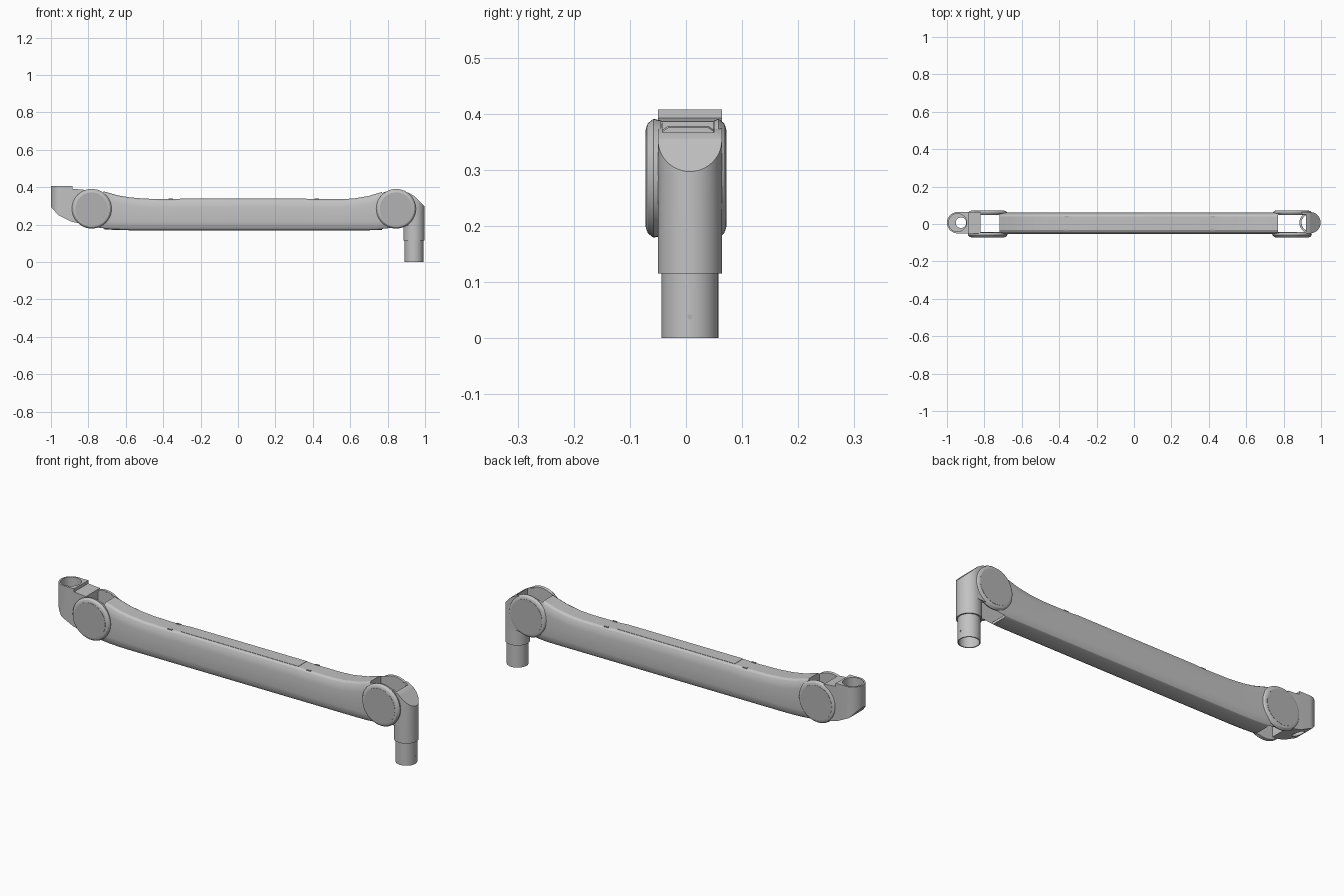
import bpy, bmesh, math
from mathutils import Matrix, Vector

if "Cube" in bpy.data.objects:
    bpy.data.objects.remove(bpy.data.objects["Cube"])


def material(name, v):
    m = bpy.data.materials.new(name)
    m.diffuse_color = (v, v, v, 1)
    m.use_nodes = True
    m.node_tree.nodes["Principled BSDF"].inputs["Base Color"].default_value = m.diffuse_color
    return m


BODY = material("light grey", 0.54)
CAP = material("cap grey", 0.45)
YC = 0.007                      # centre line of both knuckles


def finish(bm, name, mat):
    bmesh.ops.recalc_face_normals(bm, faces=bm.faces)
    me = bpy.data.meshes.new(name)
    bm.to_mesh(me)
    bm.free()
    me.materials.append(mat)
    ob = bpy.data.objects.new(name, me)
    bpy.context.collection.objects.link(ob)
    return ob


def loft(name, rings, mat=BODY, caps=True, closed=False):
    bm = bmesh.new()
    vs = [[bm.verts.new(p) for p in r] for r in rings]
    n = len(rings[0])
    pairs = list(zip(vs, vs[1:])) + ([(vs[-1], vs[0])] if closed else [])
    for a, b in pairs:
        for i in range(n):
            j = (i + 1) % n
            bm.faces.new((a[i], a[j], b[j], b[i]))
    if caps:
        bm.faces.new(vs[0])
        bm.faces.new(vs[-1])
    return finish(bm, name, mat)


def prism(name, pts, axis, lo, hi, mat=BODY):
    def at(p, h):
        return (p[0], h, p[1]) if axis == "y" else (p[0], p[1], h)
    return loft(name, [[at(p, h) for p in pts] for h in (lo, hi)], mat)


def circle(c, r, axis, h, n=48):
    out = []
    for i in range(n):
        t = 2 * math.pi * i / n
        u, v = c[0] + r * math.cos(t), c[1] + r * math.sin(t)
        out.append((u, h, v) if axis == "y" else (u, v, h))
    return out


def lathe(name, c, axis, steps, mat=BODY, closed=False):
    rings = [circle(c, r, axis, h) for h, r in steps]
    return loft(name, rings, mat, not closed, closed)


def tube(name, c, r_out, r_in, lo, hi):
    return lathe(name, c, "z", [(lo, r_out), (hi, r_out), (hi, r_in), (lo, r_in)], closed=True)


def boolean(ob, cutter, op="DIFFERENCE"):
    mod = ob.modifiers.new("cut", "BOOLEAN")
    mod.operation, mod.solver, mod.object = op, "EXACT", cutter
    dg = bpy.context.evaluated_depsgraph_get()
    dg.update()
    me = bpy.data.meshes.new_from_object(ob.evaluated_get(dg))
    ob.modifiers.clear()
    ob.data = me
    bpy.data.objects.remove(cutter)


def stadium(cx, r, x_end):
    # plan outline: half circle at cx, straight sides running to x_end
    s = 1 if cx > x_end else -1
    pts = [(cx + s * r * math.cos(a), YC + r * math.sin(a))
           for a in [math.pi * (i / 24 - 0.5) for i in range(25)]]
    return pts + [(x_end, YC + r), (x_end, YC - r)]


# --- Main arm: rounded section lofted along x, with round ends
LX, RX, JZ, JR = -0.782, 0.845, 0.284, 0.1
ANG = [math.radians(a) for a in (8, 25, 42, 60, 76, 90)]
stations = [(LX - JR * math.cos(t), JZ - JR * math.sin(t), JZ + (JR + 0.006) * math.sin(t)) for t in ANG]
stations += [(-0.74, 0.178, 0.384), (-0.70, 0.174, 0.373), (-0.64, 0.171, 0.356), (-0.58, 0.17, 0.346),
             (-0.50, 0.17, 0.339), (-0.36, 0.17, 0.336), (-0.30, 0.17, 0.339), (0.36, 0.17, 0.339),
             (0.40, 0.17, 0.336), (0.55, 0.17, 0.336), (0.62, 0.17, 0.340), (0.70, 0.17, 0.354),
             (0.76, 0.171, 0.372), (0.80, 0.175, 0.386)]
stations += [(RX + JR * math.cos(t), JZ - JR * math.sin(t), JZ + (JR + 0.008) * math.sin(t)) for t in reversed(ANG)]


def section(x, lo, hi):
    s = min(1, (hi - lo) / 0.16)
    half = [(0.035, hi), (0.046, hi - 0.007 * s), (0.053, hi - 0.021 * s), (0.057, hi - 0.045 * s),
            (0.0585, lo + 0.045 * s), (0.055, lo + 0.020 * s), (0.046, lo + 0.006 * s), (0.034, lo)]
    return [(x, 0.004 + y, z) for y, z in half] + [(x, 0.004 - y, z) for y, z in reversed(half)]


arm = loft("arm_body", [section(*s) for s in stations])
# hollow channel, opening into a fork at each end
hollow = prism("hollow", [(-1, .1), (-.72, .1), (-.72, .185), (.77, .185), (.77, .1), (1.1, .1),
                          (1.1, .5), (.77, .5), (.77, .322), (-.72, .322), (-.72, .5), (-1, .5)],
               "y", -0.042, 0.049)
boolean(arm, hollow)

# --- Top cover panel and small clip slots
prism("top_cover", [(-0.30, -0.030), (0.36, -0.030), (0.36, 0.038), (-0.30, 0.038)], "z", 0.336, 0.3405)
for i, x in enumerate((-0.36, 0.42)):
    for j, y in enumerate((-0.030, 0.038)):
        prism("clip_%d_%d" % (i, j), [(x - .012, y - .004), (x + .012, y - .004),
                                      (x + .012, y + .004), (x - .012, y + .004)], "z", 0.333, 0.3385, CAP)

# --- Joint covers: bevelled ring with a flat cap on each side
for side, cx in (("left", LX), ("right", RX)):
    for face, y0, y1, s in (("front", -0.045, -0.072, -1), ("back", 0.050, 0.072, 1)):
        c = (cx, JZ + 0.001)
        lathe("%s_%s_joint_ring" % (side, face), c, "y",
              [(y0, 0.103), (y1 - s * 0.014, 0.106), (y1 - s * 0.004, 0.098), (y1 - s * 0.0005, 0.089)])
        lathe("%s_%s_joint_cap" % (side, face), c, "y",
              [(y1 - s * 0.004, 0.087), (y1 + s * 0.0005, 0.087)], CAP)

# --- Left socket knuckle: slanted underside, open socket on top
socket = prism("socket_knuckle", stadium(-0.943, 0.057, -0.82), "z", 0.15, 0.45)
side = prism("side", [(-1.05, .408), (-.886, .408), (-.886, .392), (-.82, .386), (-.82, .2), (-.89, .216),
                      (-.96, .25), (-1.0, .295), (-1.05, .345)], "y", -0.1, 0.1)
boolean(socket, side, "INTERSECT")
boolean(socket, lathe("bore", (-0.943, YC), "z", [(0.29, 0.048), (0.5, 0.048)]))
boolean(socket, lathe("through", (-0.925, YC), "z", [(0.1, 0.028), (0.35, 0.028)]))

# --- Right elbow knuckle: sloped roof, hollow inside
elbow = prism("elbow_knuckle", stadium(0.941, 0.057, 0.86), "z", 0.1, 0.45)
side = prism("side", [(.86, .195), (1.05, .195), (1.05, .245), (.94, .355), (.91, .372), (.86, .378)],
             "y", -0.1, 0.1)
boolean(elbow, side, "INTERSECT")
boolean(elbow, lathe("bore", (0.941, YC), "z", [(0.1, 0.046), (0.27, 0.046)]))
boolean(elbow, prism("opening", [(.8, .1), (.92, .1), (.92, .5), (.8, .5)], "y", -0.042, 0.05))

# --- Neck and hollow post below the elbow
tube("elbow_neck", (0.941, YC), 0.057, 0.046, 0.115, 0.2)
tube("post", (0.941, YC), 0.0505, 0.0455, 0.0, 0.13)
# small locking pin on the post
pin = lathe("post_pin", (0, 0), "z", [(-0.002, 0.0045), (0.001, 0.0045)], CAP)
pin.data.transform(Matrix.Translation(Vector((0.9915, YC, 0.038))) @ Matrix.Rotation(math.pi / 2, 4, "Y"))

# --- Smooth shading with sharp edges kept
bpy.ops.object.select_all(action="SELECT")
bpy.context.view_layer.objects.active = arm
bpy.ops.object.shade_smooth_by_angle(angle=math.radians(30))
